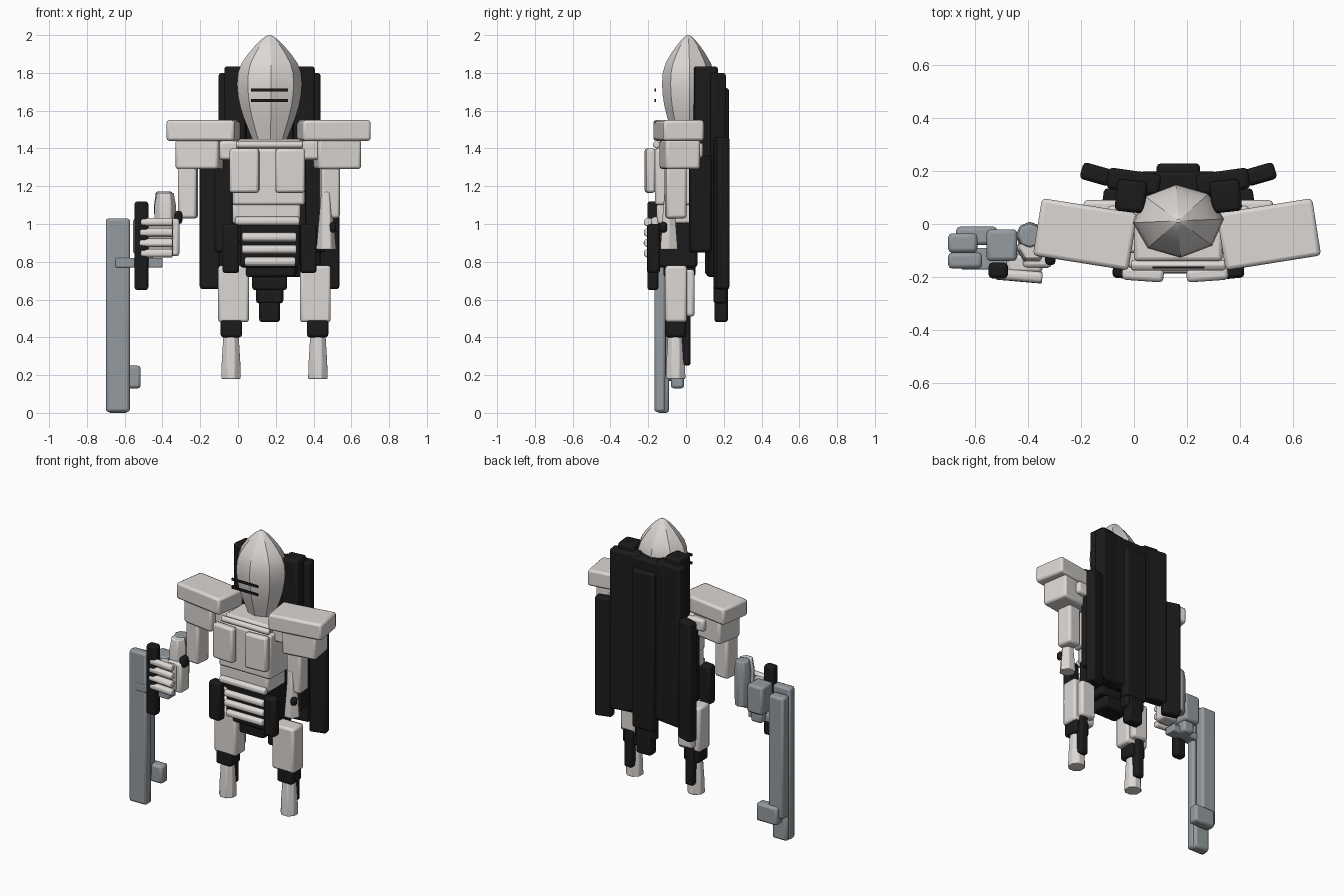
import bpy, bmesh, math
from mathutils import Matrix, Vector

if "Cube" in bpy.data.objects:
    bpy.data.objects.remove(bpy.data.objects["Cube"])

CX = 0.167   # centre line of the body
LEGS = 0.193  # centre line of the legs


def material(name, rgb):
    m = bpy.data.materials.new(name)
    m.diffuse_color = (*rgb, 1)
    m.use_nodes = True
    m.node_tree.nodes["Principled BSDF"].inputs["Base Color"].default_value = m.diffuse_color
    return m


CREAM = material("warm white armour", (0.72, 0.685, 0.66))
BLACK = material("black", (0.011, 0.011, 0.011))
GREY = material("blue grey metal", (0.3, 0.33, 0.355))


def finish(name, bm, mat, bevel, smooth=35):
    bmesh.ops.recalc_face_normals(bm, faces=bm.faces)
    me = bpy.data.meshes.new(name)
    bm.to_mesh(me)
    bm.free()
    ob = bpy.data.objects.new(name, me)
    bpy.context.collection.objects.link(ob)
    me.materials.append(mat)
    if bevel:
        b = ob.modifiers.new("bevel", 'BEVEL')
        b.width, b.segments, b.limit_method = bevel, 2, 'ANGLE'
    bpy.ops.object.select_all(action='DESELECT')
    bpy.context.view_layer.objects.active = ob
    ob.select_set(True)
    bpy.ops.object.shade_smooth_by_angle(angle=math.radians(smooth))
    return ob


def box(name, x, y, z, mat, turn=0, bevel=0.015):
    """Rounded box from three ranges, turned about z."""
    bm = bmesh.new()
    c = Vector(((x[0] + x[1]) / 2, (y[0] + y[1]) / 2, (z[0] + z[1]) / 2))
    m = (Matrix.Translation(c) @ Matrix.Rotation(math.radians(turn), 4, 'Z')
         @ Matrix.Diagonal((x[1] - x[0], y[1] - y[0], z[1] - z[0], 1)))
    bmesh.ops.create_cube(bm, size=1, matrix=m)
    return finish(name, bm, mat, bevel)


def pair(name, x, y, z, mat, turn=0, centre=CX):
    """Left box given by its ranges, plus its mirror across the centre."""
    box("left_" + name, x, y, z, mat, turn)
    box("right_" + name, (2 * centre - x[1], 2 * centre - x[0]), y, z, mat, -turn)


def lathe(name, x, y, rings, mat, sides=8, squash=1.0, phase=0.0, bevel=0, smooth=35):
    """Faceted body of rings (height, radius) about a vertical axis."""
    bm = bmesh.new()
    loops = []
    for z, r in rings:
        loops.append([bm.verts.new((x + r * math.cos(phase + math.tau * i / sides),
                                    y + squash * r * math.sin(phase + math.tau * i / sides), z))
                      for i in range(sides)])
    for a, b in zip(loops, loops[1:]):
        for i in range(sides):
            j = (i + 1) % sides
            bm.faces.new((a[i], a[j], b[j], b[i]))
    bm.faces.new(loops[0])
    bm.faces.new(loops[-1])
    return finish(name, bm, mat, bevel, smooth)


def rod(name, x, y, z, r, mat, turn=0):
    """Horizontal round bar along x."""
    bm = bmesh.new()
    m = (Matrix.Translation(((x[0] + x[1]) / 2, y, z)) @ Matrix.Rotation(math.radians(turn), 4, 'Z')
         @ Matrix.Rotation(math.pi / 2, 4, 'Y'))
    bmesh.ops.create_cone(bm, cap_ends=True, segments=12, radius1=r, radius2=r,
                          depth=x[1] - x[0], matrix=m)
    return finish(name, bm, mat, 0.008)


# Helmet and floating visor slits
lathe("helmet", CX, 0.012,
      [(1.44, 0.088), (1.5, 0.112), (1.56, 0.136), (1.62, 0.155), (1.68, 0.167), (1.74, 0.172),
       (1.8, 0.167), (1.85, 0.149), (1.9, 0.114), (1.94, 0.08), (1.975, 0.045), (1.992, 0.022),
       (2.0, 0.008)], CREAM, squash=0.81, phase=0.05, smooth=16)
for z in (1.655, 1.71):
    box("visor_slit", (0.07, 0.265), (-0.168, -0.16), (z - 0.008, z + 0.008), BLACK, bevel=0)

# Torso
box("chest", (-0.03, 0.355), (-0.165, 0.05), (1.1, 1.4), CREAM)
box("belly", (-0.03, 0.33), (-0.155, 0.04), (1.0, 1.11), CREAM)
box("collar", (0.0, 0.334), (-0.14, 0.09), (1.36, 1.45), CREAM)
rod("collar_bar", (-0.01, 0.344), -0.155, 1.42, 0.02, CREAM)
box("shoulder_beam", (-0.1, 0.434), (-0.11, 0.07), (1.34, 1.44), CREAM)
pair("shoulder_link", (-0.19, 0.0), (-0.08, 0.09), (1.35, 1.43), CREAM)
pair("chest_plate", (-0.045, 0.112), (-0.215, -0.165), (1.165, 1.4), CREAM, -4, 0.155)
box("waist", (0.01, 0.325), (-0.15, 0.06), (0.77, 1.04), BLACK)
for z, a, b in ((1.015, -0.015, 0.325), (0.93, 0.02, 0.31), (0.865, 0.02, 0.31), (0.8, 0.035, 0.305)):
    rod("waist_rib", (a, b), -0.163, z, 0.024, CREAM)
box("pelvis", (0.04, 0.305), (-0.12, 0.05), (0.72, 0.8), BLACK)
box("pelvis_lower", (0.075, 0.26), (-0.1, 0.04), (0.65, 0.74), BLACK)
pair("hip_plate", (-0.08, 0.005), (-0.205, -0.14), (0.74, 1.0), BLACK, -5)

# Shoulders and upper arms
pair("shoulder_pad", (-0.366, -0.002), (-0.148, 0.07), (1.44, 1.55), CREAM, -9, 0.162)
pair("shoulder_block", (-0.32, -0.09), (-0.125, 0.06), (1.29, 1.45), CREAM, -9, 0.16)
box("left_upper_arm", (-0.315, -0.215), (-0.11, 0.0), (1.03, 1.32), CREAM, -6)
box("right_upper_arm", (0.435, 0.535), (-0.11, 0.0), (1.03, 1.32), CREAM, 6)

# Hanging right forearm
lathe("right_forearm", 0.467, -0.09, [(0.865, 0.054), (1.17, 0.028)], CREAM, 6, bevel=0.006)
box("right_elbow_bolt", (0.485, 0.52), (-0.14, -0.1), (0.955, 1.01), BLACK)

# Left forearm and gripping hand
lathe("left_forearm", -0.385, -0.09, [(1.0, 0.06), (1.1, 0.058), (1.165, 0.046)], CREAM, 6, bevel=0.006)
lathe("left_forearm_shell", -0.392, -0.045, [(0.87, 0.05), (1.1, 0.054), (1.172, 0.044)], GREY, 8, bevel=0.008)
box("left_palm", (-0.42, -0.31), (-0.165, -0.07), (0.83, 1.03), CREAM)
box("left_knuckles", (-0.48, -0.345), (-0.185, -0.115), (0.84, 1.02), CREAM)
box("left_elbow_bolt", (-0.335, -0.295), (-0.155, -0.09), (1.0, 1.07), BLACK)
box("hand_guard", (-0.555, -0.44), (-0.14, -0.02), (0.84, 1.03), GREY)
box("hand_guard_lower", (-0.53, -0.45), (-0.12, -0.045), (0.77, 0.86), GREY)
for z, a in ((1.01, -0.515), (0.955, -0.52), (0.9, -0.52), (0.845, -0.515)):
    rod("finger", (a, -0.345), -0.195, z, 0.023, CREAM, -5)

# Long held blade
box("grip", (-0.548, -0.475), (-0.205, -0.145), (0.65, 1.12), BLACK)
box("blade", (-0.7, -0.572), (-0.168, -0.108), (0.005, 1.03), GREY)
box("blade_spine", (-0.7, -0.59), (-0.108, -0.035), (0.17, 0.99), GREY)
box("blade_strap", (-0.65, -0.4), (-0.172, -0.09), (0.77, 0.82), GREY, bevel=0.006)
box("blade_catch", (-0.67, -0.515), (-0.08, -0.01), (0.13, 0.25), GREY)
box("blade_foot", (-0.69, -0.58), (-0.155, -0.09), (0.0, 0.2), GREY)

# Legs
pair("thigh", (-0.105, 0.058), (-0.11, 0.005), (0.48, 0.78), CREAM, 0, LEGS)
pair("thigh_back", (-0.075, 0.035), (-0.03, 0.045), (0.51, 0.76), CREAM, 0, LEGS)
pair("knee", (-0.092, 0.022), (-0.11, 0.0), (0.4, 0.5), BLACK, 0, LEGS)
pair("calf", (-0.065, -0.005), (-0.03, 0.025), (0.25, 0.53), BLACK, 0, LEGS)
for side, x in (("left", -0.037), ("right", 2 * LEGS + 0.037)):
    lathe(side + "_shin", x, -0.055, [(0.18, 0.056), (0.27, 0.053), (0.41, 0.044)],
          CREAM, 8, phase=math.pi / 8, bevel=0.005)

# Back panels
pair("back_post", (-0.068, 0.045), (0.045, 0.165), (0.9, 1.835), BLACK, -6)
pair("inner_back_panel", (-0.1, 0.1), (0.12, 0.2), (0.72, 1.8), BLACK, -8)
pair("outer_back_panel", (-0.2, -0.085), (0.155, 0.22), (0.655, 1.46), BLACK, -16)
pair("side_panel", (-0.12, -0.02), (0.02, 0.13), (0.85, 1.36), BLACK, -8)
box("back_core", (0.02, 0.314), (0.1, 0.197), (0.73, 1.79), BLACK)
box("centre_back_panel", (0.085, 0.249), (0.16, 0.228), (0.65, 1.72), BLACK)
box("back_tail", (0.095, 0.24), (0.145, 0.215), (0.58, 0.72), BLACK)
box("back_tail_tip", (0.112, 0.222), (0.15, 0.222), (0.48, 0.68), BLACK)
